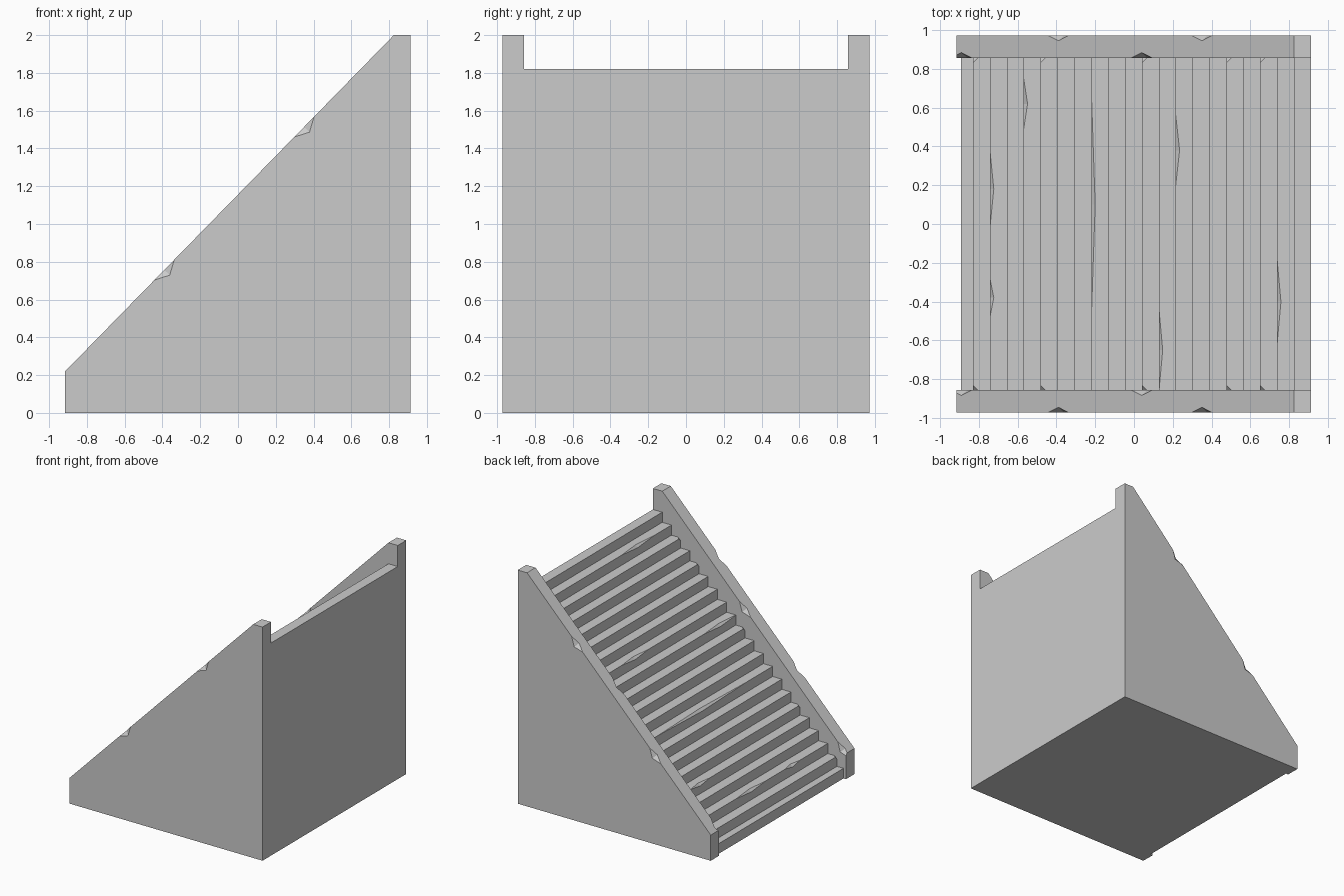
import bpy, bmesh, math
from mathutils import Matrix, Vector

cube = bpy.data.objects.get("Cube")
if cube:
    bpy.data.objects.remove(cube, do_unlink=True)

stone = bpy.data.materials.new("grey stone")
stone.use_nodes = True
grey = (0.6, 0.6, 0.6, 1)
stone.diffuse_color = grey
stone.node_tree.nodes["Principled BSDF"].inputs["Base Color"].default_value = grey

BACK, FRONT = 0.913, -0.915
OUTER, INNER = 0.972, 0.857
STEPS, HEIGHT = 21, 1.82
RISE, RUN = HEIGHT / STEPS, 0.0871
SLOPE_START, SLOPE_END = Vector((FRONT, 0, 0.22)), Vector((0.825, 0, 2.0))
SLOPE = SLOPE_END - SLOPE_START


def make_object(name, bm):
    bmesh.ops.recalc_face_normals(bm, faces=bm.faces)
    mesh = bpy.data.meshes.new(name)
    bm.to_mesh(mesh)
    bm.free()
    mesh.materials.append(stone)
    obj = bpy.data.objects.new(name, mesh)
    bpy.context.collection.objects.link(obj)
    return obj


def extrude_profile(name, points, y0, y1):
    """Side profile in x and z, extruded across y."""
    bm = bmesh.new()
    face = bm.faces.new([bm.verts.new((x, y0, z)) for x, z in points])
    result = bmesh.ops.extrude_face_region(bm, geom=[face])
    verts = [v for v in result["geom"] if isinstance(v, bmesh.types.BMVert)]
    bmesh.ops.translate(bm, verts=verts, vec=(0, y1 - y0, 0))
    return make_object(name, bm)


def add_chip(bm, centre, size, angle=0):
    """Eight-sided diamond used to knock a chip out of an edge."""
    place = Matrix.Translation(centre) @ Matrix.Rotation(-angle, 4, "Y")
    ends = [[bm.verts.new(place @ Vector([s * size[k] if k == i else 0 for k in range(3)]))
             for s in (-1, 1)] for i in range(3)]
    for a in ends[0]:
        for b in ends[1]:
            for c in ends[2]:
                bm.faces.new((a, b, c))


def cut(obj, bm):
    cutter = make_object("chip_cutter", bm)
    cutter.hide_render = True
    mod = obj.modifiers.new("chips", "BOOLEAN")
    mod.operation = "DIFFERENCE"
    mod.solver = "EXACT"
    mod.object = cutter
    bpy.context.view_layer.objects.active = obj
    bpy.ops.object.modifier_apply(modifier=mod.name)
    bpy.data.objects.remove(cutter, do_unlink=True)


# Side walls with a sloping top and chipped edges
wall = [(FRONT, 0), (BACK, 0), (BACK, 2), (SLOPE_END.x, 2), (FRONT, SLOPE_START.z)]
angle = math.atan2(SLOPE.z, SLOPE.x)
for name, side in (("right_wall", -1), ("left_wall", 1)):
    obj = extrude_profile(name, wall, side * INNER, side * OUTER)
    chips = bmesh.new()
    for x, y in ((-0.39, OUTER), (0.35, OUTER), (0.04, INNER), (-0.89, INNER)):
        on_slope = SLOPE_START + SLOPE * ((x - FRONT) / SLOPE.x)
        add_chip(chips, (x, side * y, on_slope.z), (0.075, 0.027, 0.04), angle)
    cut(obj, chips)

# Staircase: the first tread is shorter than the rest
risers = [-0.892] + [-0.83 + RUN * i for i in range(STEPS - 1)]
profile = [(BACK, 0), (risers[0], 0)]
for i, x in enumerate(risers):
    top = RISE * (i + 1)
    profile.append((x, top))
    profile.append((risers[i + 1] if i + 1 < STEPS else BACK, top))
stairs = extrude_profile("stairs", profile, -INNER, INNER)

# Worn tread edges: step index, centre across, half length
chips = bmesh.new()
for i, y, half in ((2, 0.18, 0.2), (2, -0.38, 0.1), (4, 0.62, 0.13), (8, 0.1, 0.6),
                   (12, -0.65, 0.22), (13, 0.38, 0.18), (19, -0.4, 0.22)):
    add_chip(chips, (risers[i], y, RISE * (i + 1)), (0.02, half, 0.02))
# Broken tread corners beside the walls
for i in (1, 5, 11, 16, 18):
    for side in (-1, 1):
        add_chip(chips, (risers[i], side * INNER, RISE * (i + 1)), (0.025, 0.025, 0.025))
cut(stairs, chips)
